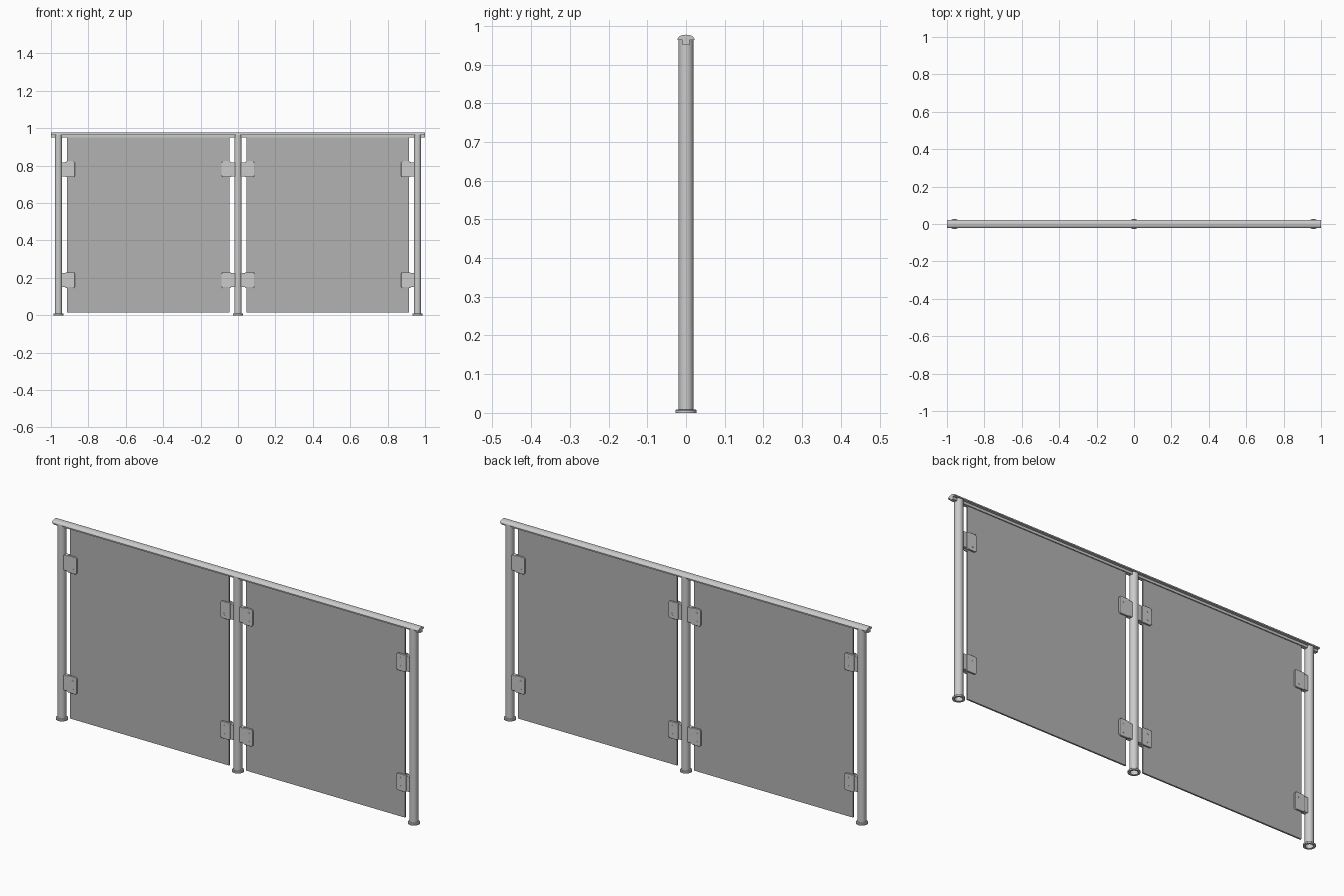
import bpy, bmesh
from math import sin, cos, pi
from mathutils import Vector

if "Cube" in bpy.data.objects:
    bpy.data.objects.remove(bpy.data.objects["Cube"])

POSTS = (-0.96, 0.0, 0.96)


def finish(name, bm, smooth=True, bevel=0.0):
    bmesh.ops.remove_doubles(bm, verts=bm.verts, dist=1e-6)
    bmesh.ops.recalc_face_normals(bm, faces=bm.faces)
    me = bpy.data.meshes.new(name)
    bm.to_mesh(me)
    bm.free()
    ob = bpy.data.objects.new(name, me)
    bpy.context.collection.objects.link(ob)
    if bevel:
        m = ob.modifiers.new("bevel", 'BEVEL')
        m.width, m.segments, m.limit_method = bevel, 2, 'ANGLE'
    if smooth:
        bpy.ops.object.select_all(action='DESELECT')
        ob.select_set(True)
        bpy.context.view_layer.objects.active = ob
        bpy.ops.object.shade_smooth_by_angle(angle=0.6)
    return ob


def extrude(bm, pts, offset):
    """Extrude a closed planar outline along an offset vector."""
    f = bm.faces.new([bm.verts.new(p) for p in pts])
    r = bmesh.ops.extrude_face_region(bm, geom=[f], use_keep_orig=True)
    verts = [g for g in r["geom"] if isinstance(g, bmesh.types.BMVert)]
    bmesh.ops.translate(bm, verts=verts, vec=Vector(offset))


def lathe(name, profile, x, n=40):
    """Revolve a closed (radius, z) loop around a vertical axis at x."""
    bm = bmesh.new()
    rings = [[bm.verts.new((x + r * cos(2 * pi * i / n), r * sin(2 * pi * i / n), z))
              for i in range(n)] for r, z in profile]
    for a, b in zip(rings, rings[1:] + rings[:1]):
        for i in range(n):
            j = (i + 1) % n
            bm.faces.new((a[i], a[j], b[j], b[i]))
    return finish(name, bm)


def rounded(x0, x1, z0, z1, r, y, n=5):
    """Rounded rectangle outline in the xz plane."""
    pts = []
    for cx, cz, a in ((x1 - r, z1 - r, 0), (x0 + r, z1 - r, 1),
                      (x0 + r, z0 + r, 2), (x1 - r, z0 + r, 3)):
        for i in range(n + 1):
            t = (a + i / n) * pi / 2
            pts.append((cx + r * cos(t), y, cz + r * sin(t)))
    return pts


# Tubular posts with base flanges
for x in POSTS:
    lathe("post", [(0.0192, 0.0), (0.0192, 0.964), (0.0172, 0.964), (0.0172, 0.0)], x)
    lathe("base_flange", [(0.0275, 0), (0.0275, 0.0065), (0.025, 0.009),
                          (0.019, 0.009), (0.0172, 0.009), (0.0172, 0)], x)

# Handrail: shallow dome with a tongue below
dome = [(0.022 * cos(pi * i / 20), 0.965 + 0.012 * sin(pi * i / 20)) for i in range(21)]
outline = dome + [(-0.022, 0.963), (-0.009, 0.963), (-0.009, 0.951),
                  (0.009, 0.951), (0.009, 0.963), (0.022, 0.963)]
bm = bmesh.new()
extrude(bm, [(-1, y, z) for y, z in outline], (2, 0, 0))
finish("handrail", bm)

# Infill panels
glass = bpy.data.materials.new("tinted_panel")
glass.diffuse_color = (0.45, 0.45, 0.45, 1)
glass.use_nodes = True
glass.node_tree.nodes["Principled BSDF"].inputs["Base Color"].default_value = glass.diffuse_color
for s in (-1, 1):
    bm = bmesh.new()
    a, b = sorted((s * 0.046, s * 0.914))
    extrude(bm, [(a, -0.004, 0.016), (b, -0.004, 0.016),
                 (b, -0.004, 0.953), (a, -0.004, 0.953)], (0, 0.008, 0))
    finish("panel", bm, smooth=False).data.materials.append(glass)

# Panel clamps: neck at the post, a plate on each face, two screws per plate
for px, d in ((-0.96, 1), (0, -1), (0, 1), (0.96, -1)):
    for z in (0.188, 0.78):
        bm = bmesh.new()
        a, b = sorted((px + d * 0.015, px + d * 0.044))
        extrude(bm, [(a, -0.010, z - 0.037), (b, -0.010, z - 0.037),
                     (b, -0.010, z + 0.037), (a, -0.010, z + 0.037)], (0, 0.020, 0))
        finish("clamp_neck", bm)
        for s in (-1, 1):
            bm = bmesh.new()
            a, b = sorted((px + d * 0.034, px + d * 0.088))
            extrude(bm, rounded(a, b, z - 0.042, z + 0.042, 0.010, s * 0.004),
                    (0, s * 0.0085, 0))
            finish("clamp_plate", bm, bevel=0.0015)
            for dz in (-0.02, 0.02):
                bm = bmesh.new()
                c = px + d * 0.066
                extrude(bm, rounded(c - 0.005, c + 0.005, z + dz - 0.005,
                                    z + dz + 0.005, 0.005, s * 0.012), (0, s * 0.0015, 0))
                finish("clamp_screw", bm)
